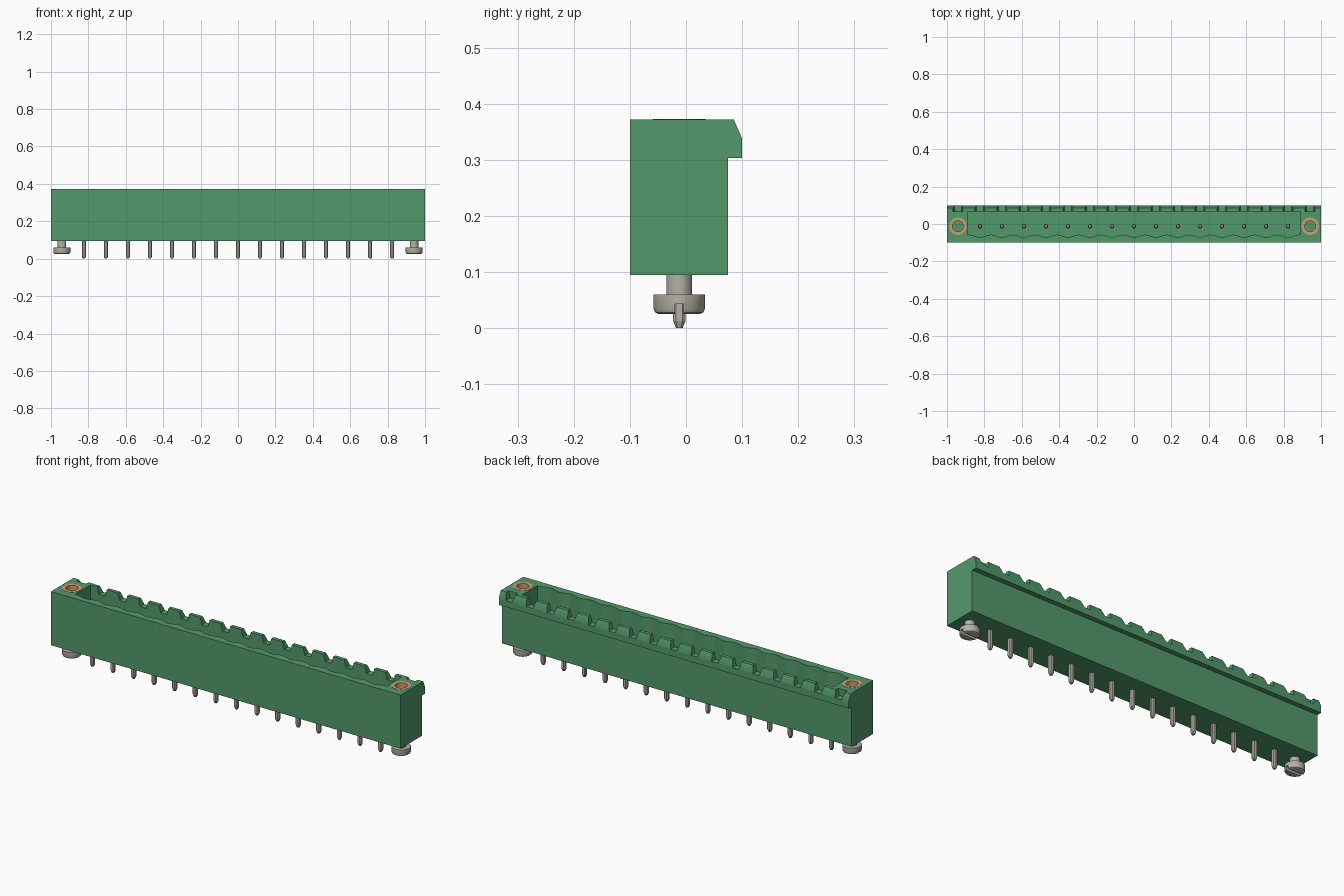
import bpy, bmesh, math
from mathutils import Matrix

cube = bpy.data.objects.get("Cube")
if cube:
    bpy.data.objects.remove(cube, do_unlink=True)

PITCH, PINS = 0.1177, 15
AXIS_Y = -0.012            # row line shared by pins and screws
SCREW_X = PITCH * 8
BASE, TOP, FLOOR = 0.095, 0.372, 0.15


def material(name, rgb, metallic=0.0):
    m = bpy.data.materials.new(name)
    m.use_nodes = True
    m.diffuse_color = (*rgb, 1)
    bsdf = m.node_tree.nodes["Principled BSDF"]
    bsdf.inputs["Base Color"].default_value = (*rgb, 1)
    bsdf.inputs["Roughness"].default_value = 0.5
    return m


green = material("green plastic", (0.086, 0.32, 0.147))
steel = material("tinned metal", (0.46, 0.44, 0.38))
brass = material("brass", (0.58, 0.35, 0.16))


def finish(name, bm, mat):
    bmesh.ops.recalc_face_normals(bm, faces=bm.faces[:])
    me = bpy.data.meshes.new(name)
    bm.to_mesh(me)
    bm.free()
    ob = bpy.data.objects.new(name, me)
    bpy.context.collection.objects.link(ob)
    me.materials.append(mat)
    return ob


def prism(name, outline, offset, mat):
    """Extrude a closed 3D outline along an offset."""
    bm = bmesh.new()
    face = bm.faces.new([bm.verts.new(p) for p in outline])
    new = bmesh.ops.extrude_face_region(bm, geom=[face])["geom"]
    bmesh.ops.translate(bm, vec=offset, verts=[v for v in new if isinstance(v, bmesh.types.BMVert)])
    return finish(name, bm, mat)


def lathe(name, profile, x, mat, sides=32, closed=False):
    """Revolve (radius, z) points about a vertical axis at x."""
    bm = bmesh.new()
    vs = [bm.verts.new((r, 0, z)) for r, z in profile]
    pairs = list(zip(vs, vs[1:])) + ([(vs[-1], vs[0])] if closed else [])
    edges = [bm.edges.new(p) for p in pairs]
    bmesh.ops.spin(bm, geom=vs + edges, axis=(0, 0, 1), cent=(0, 0, 0),
                   angle=math.tau, steps=sides, use_duplicate=False)
    bmesh.ops.remove_doubles(bm, verts=bm.verts[:], dist=1e-5)
    bmesh.ops.translate(bm, vec=(x, AXIS_Y, 0), verts=bm.verts[:])
    return finish(name, bm, mat)


def cut(target, cutter):
    """Subtract a cutter and discard it."""
    mod = target.modifiers.new("cut", 'BOOLEAN')
    mod.operation, mod.solver, mod.object = 'DIFFERENCE', 'EXACT', cutter
    cutter.hide_render = True
    bpy.context.view_layer.objects.active = target
    bpy.ops.object.modifier_apply(modifier=mod.name)
    bpy.data.objects.remove(cutter, do_unlink=True)


def smooth(ob, degrees=30):
    bpy.ops.object.select_all(action='DESELECT')
    ob.select_set(True)
    bpy.context.view_layer.objects.active = ob
    bpy.ops.object.shade_smooth_by_angle(angle=math.radians(degrees))


# Housing: side profile with the overhanging chamfered lip at the back
side = [(-0.1, BASE), (0.075, BASE), (0.075, 0.303), (0.1, 0.303),
        (0.1, 0.338), (0.085, TOP), (-0.1, TOP)]
housing = prism("housing", [(-1, y, z) for y, z in side], (2, 0, 0), green)

# Pocket with a rippled front wall, one ripple per pin
steps = PINS * 12
half = PITCH * PINS / 2
wave = []
for i in range(steps + 1):
    x = -half + 2 * half * i / steps
    wave.append((x, -0.064 - 0.007 * math.cos(math.tau * x / PITCH), FLOOR))
pocket = ([(-0.89, 0.066, FLOOR), (-0.89, -0.057, FLOOR)] + wave
          + [(0.89, -0.057, FLOOR), (0.89, 0.066, FLOOR)])
cut(housing, prism("pocket_cutter", pocket, (0, 0, 0.4), green))

# Notches through the back rim, in line with each pin and screw
for i in range(-8, 9):
    x = i * PITCH
    notch = [(x - 0.018, 0.0655, 0.336), (x + 0.018, 0.0655, 0.336),
             (x + 0.028, 0.0655, TOP + 0.004), (x - 0.028, 0.0655, TOP + 0.004)]
    cut(housing, prism("notch_cutter", notch, (0, 0.1, 0), green))

# Flange sockets with threaded inserts and slotted screws at both ends
for label, sx in (("left", 1), ("right", -1)):
    x = sx * SCREW_X
    cut(housing, lathe("socket_cutter", [(0, 0.2), (0.047, 0.2), (0.047, 0.5), (0, 0.5)], x, green))
    insert = lathe(label + "_insert", [(0.029, 0.2), (0.047, 0.2), (0.047, TOP + 0.001),
                                       (0.029, TOP + 0.001)], x, brass, closed=True)
    smooth(insert)
    screw = lathe(label + "_screw", [(0, 0.025), (0.037, 0.025), (0.043, 0.028), (0.046, 0.035),
                                     (0.046, 0.06), (0.023, 0.06), (0.023, 0.1), (0, 0.1)], x, steel)
    w = 0.0075
    slot = [(x - 0.1, AXIS_Y - w, 0), (x - 0.1, AXIS_Y + w, 0),
            (x - 0.1, AXIS_Y + w, 0.043), (x - 0.1, AXIS_Y - w, 0.043)]
    cut(screw, prism("slot_cutter", slot, (0.2, 0, 0), steel))
    smooth(screw, 35)
smooth(housing)

# Contact pins: bevelled square posts with tapered ends
for i in range(PINS):
    bm = bmesh.new()
    rings = []
    for z, h in ((0, 0.006), (0.013, 0.011), (0.29, 0.011), (0.305, 0.006)):
        c = h * 0.55
        pts = [(h, -c), (h, c), (c, h), (-c, h), (-h, c), (-h, -c), (-c, -h), (c, -h)]
        rings.append([bm.verts.new((px, py, z)) for px, py in pts])
    for a, b in zip(rings, rings[1:]):
        for k in range(8):
            n = (k + 1) % 8
            bm.faces.new((a[k], a[n], b[n], b[k]))
    bm.faces.new(rings[0])
    bm.faces.new(rings[-1])
    bm.transform(Matrix.Translation(((i - PINS // 2) * PITCH, AXIS_Y, 0)))
    finish(f"pin_{i + 1}", bm, steel)
